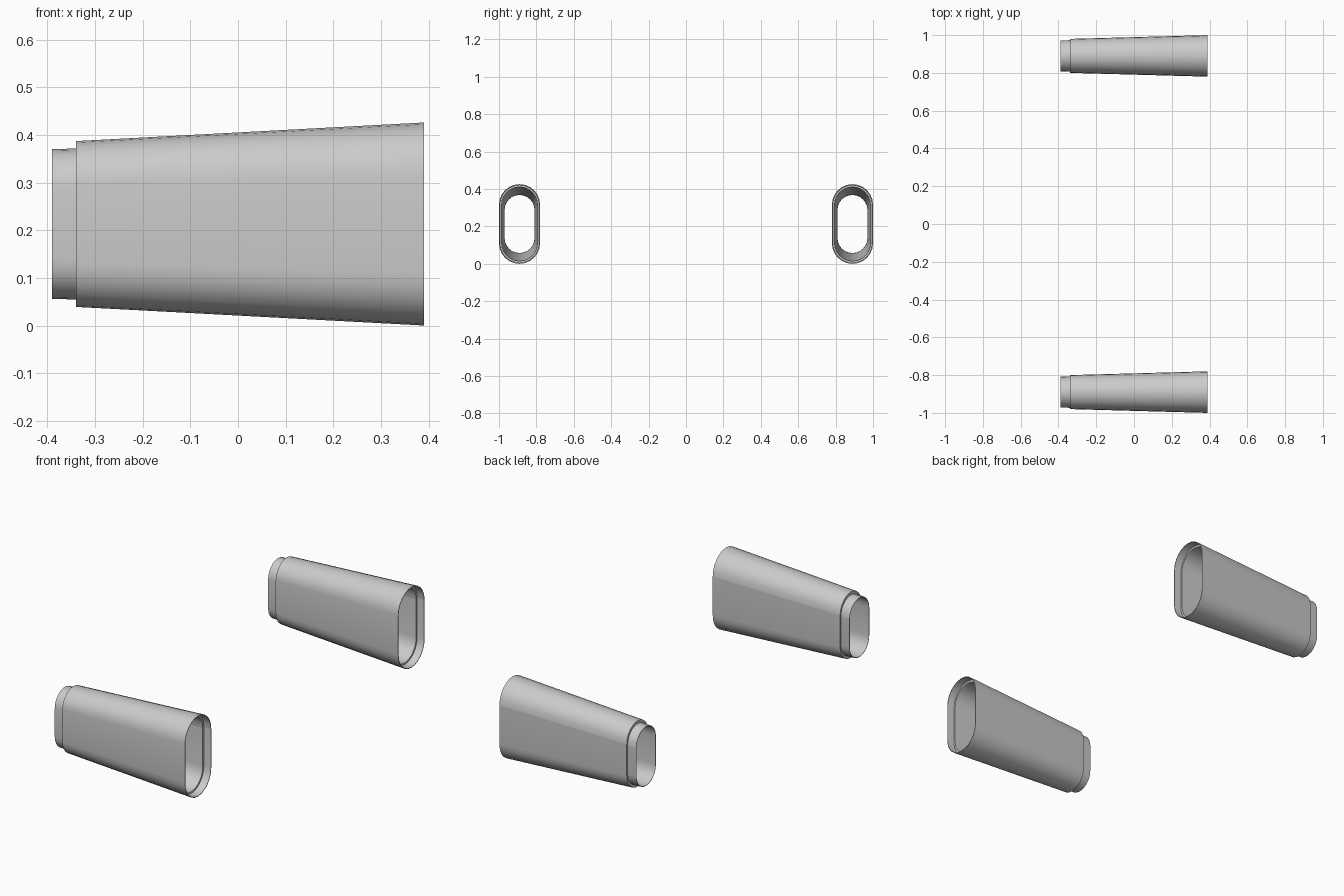
import bpy, bmesh, math

cube = bpy.data.objects.get("Cube")
if cube:
    bpy.data.objects.remove(cube, do_unlink=True)

grey = bpy.data.materials.new("plain_grey")
grey.use_nodes = True
colour = (0.6, 0.6, 0.6, 1)
grey.diffuse_color = colour
grey.node_tree.nodes["Principled BSDF"].inputs["Base Color"].default_value = colour

CENTRE_Z = 0.213
ARC = 12  # segments in each rounded end

# Sections along the sleeve: x, half height, half width
SECTIONS = [
    (0.39, 0.213, 0.110),    # wide rim
    (-0.34, 0.174, 0.090),   # end of tapered body
    (-0.34, 0.1585, 0.083),  # shoulder
    (-0.39, 0.157, 0.082),   # collar tip
    (-0.39, 0.155, 0.080),   # bore, narrow end
    (-0.34, 0.156, 0.081),
    (0.35, 0.198, 0.096),    # bore, wide end
    (0.35, 0.208, 0.105),    # socket ledge
    (0.39, 0.210, 0.107),    # socket mouth
]


def rounded_slot(half_height, half_width):
    """Upright slot outline, starting at the upper +y corner."""
    straight = half_height - half_width
    points = []
    for start, offset in ((0, straight), (math.pi, -straight)):
        for i in range(ARC + 1):
            a = start + math.pi * i / ARC
            points.append((half_width * math.cos(a), offset + half_width * math.sin(a)))
    return points


def make_sleeve(name, centre_y):
    bm = bmesh.new()
    rings = [[bm.verts.new((x, y, z)) for y, z in rounded_slot(h, w)]
             for x, h, w in SECTIONS]
    count = len(rings[0])
    # Join each section to the next, closing the wall at the rim
    for k, ring in enumerate(rings):
        following = rings[(k + 1) % len(rings)]
        for i in range(count):
            j = (i + 1) % count
            bm.faces.new((ring[i], ring[j], following[j], following[i]))
    bmesh.ops.recalc_face_normals(bm, faces=bm.faces)
    mesh = bpy.data.meshes.new(name)
    bm.to_mesh(mesh)
    bm.free()
    mesh.materials.append(grey)
    sleeve = bpy.data.objects.new(name, mesh)
    sleeve.location = (0, centre_y, CENTRE_Z)
    bpy.context.collection.objects.link(sleeve)

    bpy.ops.object.select_all(action="DESELECT")
    sleeve.select_set(True)
    bpy.context.view_layer.objects.active = sleeve
    bpy.ops.object.shade_smooth_by_angle(angle=math.radians(30))
    # Crisp lengthwise seam at the upper back corner
    for edge in mesh.edges:
        a, b = edge.vertices
        if a % count == 0 and b % count == 0:
            edge.use_edge_sharp = True


make_sleeve("front_sleeve", -0.89)
make_sleeve("back_sleeve", 0.89)
